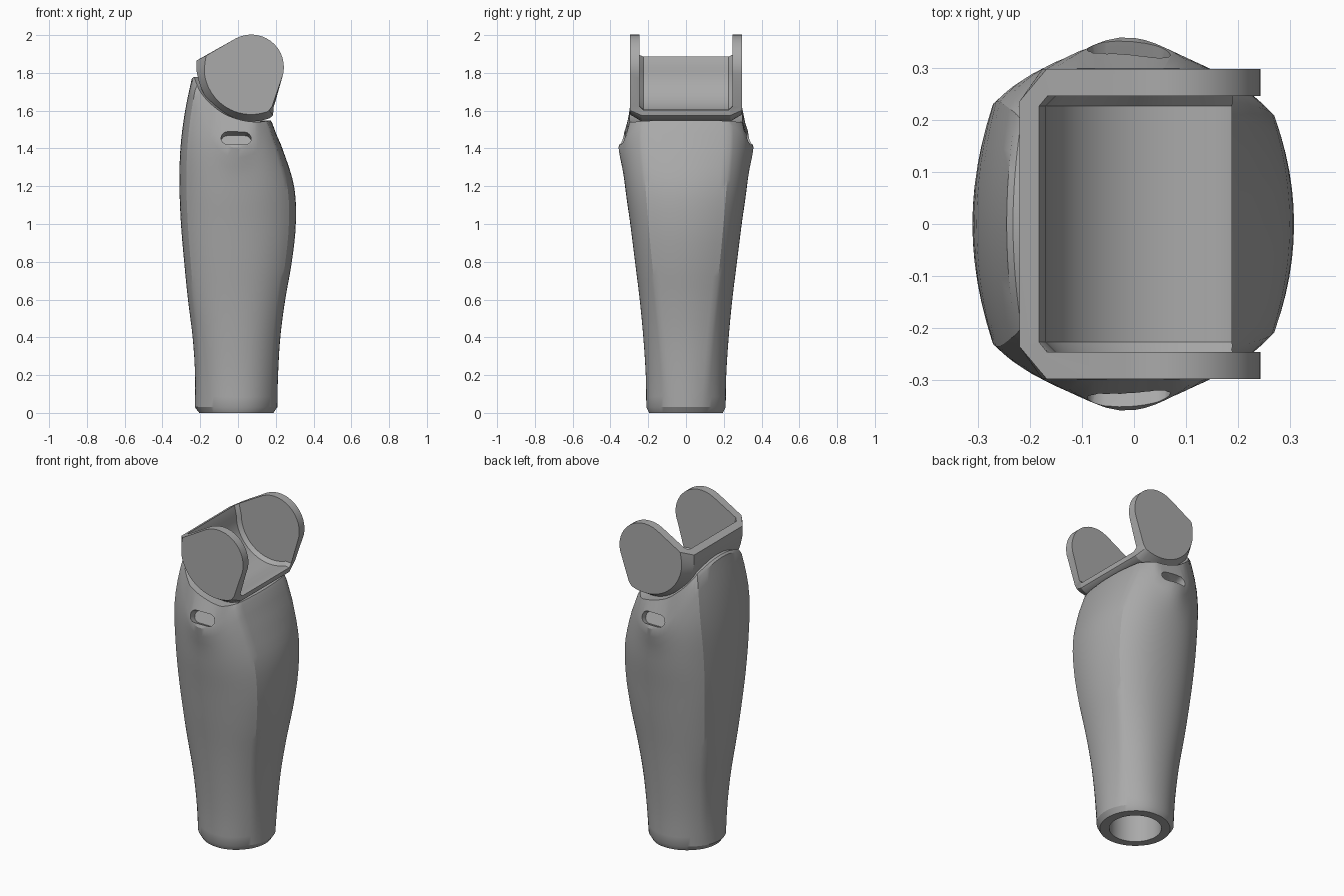
import bpy, bmesh, math
from mathutils import Vector

if "Cube" in bpy.data.objects:
    bpy.data.objects.remove(bpy.data.objects["Cube"])

GREY = bpy.data.materials.new("mid grey")
GREY.diffuse_color = (0.4, 0.4, 0.4, 1)
GREY.use_nodes = True
GREY.node_tree.nodes["Principled BSDF"].inputs["Base Color"].default_value = GREY.diffuse_color


def lerp(table, v):
    """Smooth piecewise interpolation of (key, value) pairs."""
    if v <= table[0][0]:
        return table[0][1]
    n = len(table)
    for i in range(n - 1):
        (a, p), (b, q) = table[i], table[i + 1]
        if v <= b:
            t = (v - a) / (b - a)
            ma = (q - table[i - 1][1]) / (b - table[i - 1][0]) if i else (q - p) / (b - a)
            mb = (table[i + 2][1] - p) / (table[i + 2][0] - a) if i + 2 < n else (q - p) / (b - a)
            h = b - a
            return ((2*t**3 - 3*t*t + 1) * p + (t**3 - 2*t*t + t) * h * ma
                    + (3*t*t - 2*t**3) * q + (t**3 - t*t) * h * mb)
    return table[-1][1]


def loft(name, rings, cap_start=True, cap_end=True):
    bm = bmesh.new()
    vs = [[bm.verts.new(p) for p in r] for r in rings]
    n = len(vs[0])
    for a, b in zip(vs, vs[1:]):
        for i in range(n):
            bm.faces.new((a[i], a[(i + 1) % n], b[(i + 1) % n], b[i]))
    if cap_start:
        bm.faces.new(vs[0][::-1])
    if cap_end:
        bm.faces.new(vs[-1])
    bmesh.ops.recalc_face_normals(bm, faces=bm.faces)
    me = bpy.data.meshes.new(name)
    bm.to_mesh(me)
    bm.free()
    ob = bpy.data.objects.new(name, me)
    bpy.context.collection.objects.link(ob)
    me.materials.append(GREY)
    return ob


def prism(name, pts, y0, y1):
    return loft(name, [[(x, y, z) for x, z in pts] for y in (y0, y1)])


def cut(ob, cutter):
    m = ob.modifiers.new("cut", 'BOOLEAN')
    m.operation, m.object, m.solver = 'DIFFERENCE', cutter, 'EXACT'
    bpy.context.view_layer.update()
    bpy.context.view_layer.objects.active = ob
    bpy.ops.object.modifier_apply(modifier=m.name)
    bpy.data.objects.remove(cutter)


def smooth(ob, deg):
    bpy.ops.object.select_all(action='DESELECT')
    ob.select_set(True)
    bpy.context.view_layer.objects.active = ob
    bpy.ops.object.shade_smooth_by_angle(angle=math.radians(deg))


# Sleeve measurements by height: back and front reach, half width, ridge position
BACK = [(0.03, .228), (.2, .227), (.4, .24), (.6, .265), (.8, .285), (1, .302), (1.2, .31), (1.4, .305), (1.6, .28), (1.8, .238)]
FRONT = [(0.03, .208), (.2, .212), (.4, .224), (.6, .25), (.8, .285), (1, .306), (1.2, .297), (1.4, .235), (1.54, .18), (1.8, .15)]
WIDE = [(0.03, .21), (.2, .213), (.4, .226), (.6, .245), (.8, .27), (1, .295), (1.2, .322), (1.4, .333), (1.55, .32), (1.8, .29)]
RIDGE = [(0.03, .1), (.4, .135), (.8, .18), (1.2, .215), (1.5, .235), (1.8, .2)]
# Heights of the sleeve's upper edge and of the rim under the yoke, along x
EDGE = [(-.25, 1.79), (-.2, 1.62), (-.1, 1.45), (-.02, 1.405), (.08, 1.43), (.17, 1.53), (.3, 1.54)]
RIM = [(-.24, 1.8), (-.2, 1.70), (-.1, 1.60), (0, 1.555), (.1, 1.54), (.18, 1.55)]

QUARTER = [(0, i / 6) for i in range(6)] + [(1, i / 12) for i in range(13)]
COLUMNS = ([(s, t, 1, 1) for s, t in QUARTER] + [(s, t, -1, 1) for s, t in QUARTER[-2::-1]]
           + [(s, t, -1, -1) for s, t in QUARTER[1:]] + [(s, t, 1, -1) for s, t in QUARTER[-2:0:-1]])


def section(col, z):
    """Point of the ridged oval cross-section."""
    seg, t, sx, sy = col
    X, Y, c = lerp(FRONT if sx > 0 else BACK, z), lerp(WIDE, z), lerp(RIDGE, z)
    if seg == 0:
        x, y = X * (1 - .12 * t * t), c * t
    else:
        x = .88 * X * (1 - t)**2 + 2 * t * (1 - t) * .55 * X
        y = c * (1 - t)**2 + 2 * t * (1 - t) * Y + t * t * Y
    x *= sx
    y *= 1 + .08 * math.exp(-((x + .02) / .09)**2 - ((z - 1.43) / .12)**2)
    return Vector((x, y * sy, z))


def edge_height(col):
    lo, hi = 1.3, 1.85
    for _ in range(30):
        mid = (lo + hi) / 2
        if mid < lerp(EDGE, section(col, mid).x):
            lo = mid
        else:
            hi = mid
    return lo


# Sleeve: bottom socket, chamfer, flared wall, shelf, cap under the yoke
ROWS = 26
tops = [edge_height(c) for c in COLUMNS]
base = [section(c, .03) for c in COLUMNS]


def bore(r, z):
    out = []
    for p in base:
        a = math.atan2(p.y, p.x + .01)
        out.append((-.01 + r * math.cos(a), r * math.sin(a), z))
    return out


rings = [bore(.145, .5), bore(.145, 0), [(p.x * .9, p.y * .93, 0) for p in base]]
for j in range(ROWS + 1):
    rings.append([section(c, .03 + (t - .03) * j / ROWS) for c, t in zip(COLUMNS, tops)])
rim = []
for p in rings[-1]:
    x = p.x * .95
    y = math.copysign(min(abs(p.y) * .94, .298), p.y)
    rim.append(Vector((x, y, max(lerp(RIM, x), p.z + .008))))
rings.append(rim)
for k in (.9, .6, .3, .05):
    ring = []
    for p in rim:
        x = p.x * k
        bowl = 1.83 - math.sqrt(max(.27**2 - (x - .07)**2, 0))
        ring.append((x, p.y * k, min(p.z, bowl)))
    rings.append(ring)
sleeve = loft("sleeve", rings)

# Strap slots in both side shelves
stadium = [(.045 * sx + .035 * math.cos(a), .035 * math.sin(a))
           for sx, a0 in ((1, -90), (-1, 90))
           for a in (math.radians(a0 + 22.5 * i) for i in range(9))]
for s in (1, -1):
    slot = prism("slot_cutter", stadium, -.05, .12)
    if s < 0:
        for v in slot.data.vertices:
            v.co.y *= -1
        slot.data.flip_normals()
    slot.location = (-.01, s * .335, 1.455)
    slot.rotation_euler.x = s * .4
    cut(sleeve, slot)
smooth(sleeve, 28)

# Yoke: rounded side plates joined by a curved cradle with chamfered corners
CX, CZ = .07, 1.83


def arc(r, a0, a1, n):
    return [(CX + r * math.cos(math.radians(a0 + (a1 - a0) * i / n)),
             CZ + r * math.sin(math.radians(a0 + (a1 - a0) * i / n))) for i in range(n + 1)]


def outline(r, tail, toe):
    return arc(.173, -12, 118, 14) + tail + arc(r, 190, 290, 20) + toe


wide = outline(.287, [(-.22, 1.865), (-.22, 1.81)], [(.185, 1.575), (.19, 1.62)])
slim = outline(.25, [(-.168, 1.892), (-.176, 1.85)], [(.165, 1.602), (.18, 1.622)])
yoke = loft("yoke", [[(x, y, z) for x, z in o]
                     for y, o in ((-.297, slim), (-.235, wide), (.235, wide), (.297, slim))])
# Open channel between the plates, rounded where the floor meets them
hollow = [(-.20, 1.93), (-.182, 1.885)] + arc(.24, 180, 292, 20) + [(.21, 1.60), (.5, 1.7), (.5, 2.2), (-.2, 2.2)]
tight = [(-.20, 1.93), (-.165, 1.893)] + arc(.22, 180, 292, 20) + [(.21, 1.62), (.5, 1.7), (.5, 2.2), (-.2, 2.2)]
cutter = loft("channel_cutter", [[(x, y, z) for x, z in o] for y, o in
                                 ((-.246, tight), (-.226, hollow), (.226, hollow), (.246, tight))])
cut(yoke, cutter)
smooth(yoke, 28)
